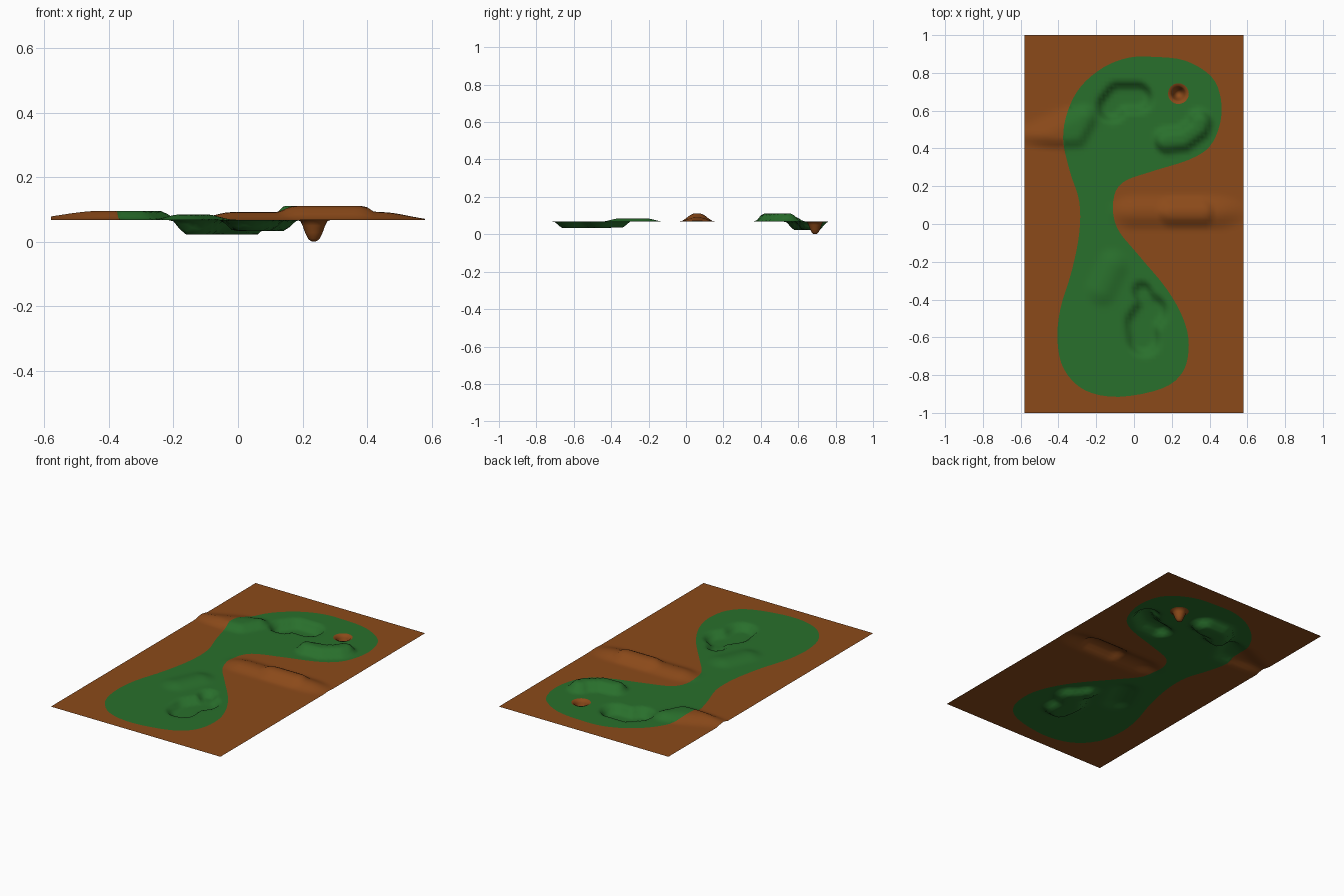
import bpy, bmesh, math
from mathutils import Vector
from mathutils.geometry import delaunay_2d_cdt, intersect_point_line

if "Cube" in bpy.data.objects:
    bpy.data.objects.remove(bpy.data.objects["Cube"])

HX, HY, BASE = 0.58, 1.0, 0.068
CUP, CUP_R = Vector((0.235, 0.69)), 0.055

# Landforms: path, flat radius, falloff width, height, (left x, left stretch, right x, right stretch)
FORMS = [
    ([(-0.12, 0.62), (-0.08, 0.67), (0.02, 0.67)], 0.04, 0.05, -0.046, None),      # back hollow
    ([(0.05, -0.61), (0.04, -0.53), (0.09, -0.46)], 0.05, 0.05, -0.035, None),     # front hollow
    ([(0.09, -0.46), (0.045, -0.36)], 0.02, 0.045, -0.033, None),                  # hollow neck
    ([(0.17, 0.44), (0.26, 0.45), (0.34, 0.51), (0.35, 0.54)], 0.025, 0.05, 0.043, None),  # green ridge
    ([(-0.17, -0.35), (-0.11, -0.22)], 0.01, 0.09, 0.017, None),                   # gentle mound
    ([(-0.31, 0.47), (-0.26, 0.56)], 0.015, 0.065, 0.028, (-0.29, 4.0, 9, 1)),     # left bank
    ([(0.2, 0.06), (0.37, 0.06)], 0.015, 0.08, 0.043, (0.2, 1.4, 9, 1)),           # rough ridge
    ([(0.0, 0.06), (0.4, 0.06)], 0.01, 0.09, 0.024, (0.0, 1.5, 0.38, 2.0)),        # ridge shoulders
]

OUTLINE = [(0.1, .885), (.27, .865), (.41, .78), (.46, .66), (.455, .53), (.40, .41),
           (.29, .34), (.1, .28), (-.06, .22), (-.11, .12), (-.09, -.02), (.02, -.16),
           (.17, -.34), (.26, -.5), (.29, -.64), (.26, -.78), (.15, -.87), (-.08, -.915),
           (-.26, -.88), (-.37, -.77), (-.405, -.62), (-.39, -.45), (-.33, -.25),
           (-.29, -.05), (-.29, .12), (-.34, .28), (-.375, .45), (-.35, .6),
           (-.28, .73), (-.16, .83), (-.03, .88)]


def path_distance(p, path):
    best = 9.0
    for a, b in zip(path, path[1:]):
        a, b = Vector(a), Vector(b)
        q, t = intersect_point_line(p, a, b)
        best = min(best, (p - a.lerp(b, min(1, max(0, t)))).length)
    return best


def height(p):
    up, down = 0.0, 0.0
    for path, r, w, h, tail in FORMS:
        q = p.copy()
        if tail:
            lx, ls, rx, rs = tail
            if q.x < lx:
                q.x = lx + (q.x - lx) / ls
            elif q.x > rx:
                q.x = rx + (q.x - rx) / rs
        t = min(1, max(0, (r + w - path_distance(q, path)) / w))
        v = h * t * t * (3 - 2 * t)
        up, down = max(up, v), min(down, v)
    return BASE + up + down


def smooth_loop(pts, steps):
    # Closed Catmull-Rom curve through the outline points
    out, n = [], len(pts)
    for i in range(n):
        a, b, c, d = (Vector(pts[(i + k) % n]) for k in (-1, 0, 1, 2))
        for s in range(steps):
            t = s / steps
            out.append(0.5 * (2 * b + (c - a) * t + (2 * a - 5 * b + 4 * c - d) * t * t
                              + (3 * b - a - 3 * c + d) * t ** 3))
    return out


def inside(p, loop):
    hit = False
    for a, b in zip(loop, loop[1:] + loop[:1]):
        if (a.y > p.y) != (b.y > p.y) and p.x < a.x + (p.y - a.y) / (b.y - a.y) * (b.x - a.x):
            hit = not hit
    return hit


def material(name, rgb):
    m = bpy.data.materials.new(name)
    m.diffuse_color = (*rgb, 1)
    m.use_nodes = True
    m.node_tree.nodes["Principled BSDF"].inputs["Base Color"].default_value = m.diffuse_color
    return m


def make(name, verts, faces, mat):
    me = bpy.data.meshes.new(name)
    me.from_pydata(verts, [], faces)
    bm = bmesh.new()
    bm.from_mesh(me)
    bmesh.ops.delete(bm, geom=[v for v in bm.verts if not v.link_faces], context='VERTS')
    for f in bm.faces:
        f.normal_update()
        if f.normal.z < 0:
            f.normal_flip()
        f.smooth = True
    bm.to_mesh(me)
    bm.free()
    me.materials.append(mat)
    ob = bpy.data.objects.new(name, me)
    bpy.context.collection.objects.link(ob)
    return ob


brown = material("earth", (0.26, 0.068, 0.01))
green = material("turf", (0.022, 0.16, 0.025))

# Triangulate a regular grid together with the turf outline and cup rim
N = 24
turf = smooth_loop(OUTLINE, 4)
rim = [CUP + CUP_R * Vector((math.cos(i * math.tau / N), math.sin(i * math.tau / N))) for i in range(N)]
points = turf + rim
edges = [(i, (i + 1) % len(turf)) for i in range(len(turf))]
edges += [(len(turf) + i, len(turf) + (i + 1) % N) for i in range(N)]
NX, NY = 58, 100
borders = list(points)
for j in range(NY + 1):
    for i in range(NX + 1):
        p = Vector((-HX + 2 * HX * i / NX, -HY + 2 * HY * j / NY))
        if (p - CUP).length > CUP_R and min((p - q).length_squared for q in borders) > 0.00012:
            points.append(p)
flat, _, tris, *_ = delaunay_2d_cdt(points, edges, [], 0, 1e-6)
verts = [(p.x, p.y, height(p)) for p in flat]
turf_faces, rough_faces = [], []
for f in tris:
    c = sum((flat[i] for i in f), Vector((0, 0))) / 3
    if (c - CUP).length < CUP_R * 0.985:
        continue
    (turf_faces if inside(c, turf) else rough_faces).append(f)
make("putting_turf", verts, turf_faces, green)
make("rough_ground", verts, rough_faces, brown)

# Bell-shaped cup below the turf
profile = [(CUP_R, BASE), (0.042, 0.064), (0.035, 0.05), (0.027, 0.028), (0.018, 0.009), (0.009, 0.002)]
cup_v = [(CUP.x + r * math.cos(i * math.tau / N), CUP.y + r * math.sin(i * math.tau / N), z)
         for r, z in profile for i in range(N)]
cup_f = [(k * N + i, k * N + (i + 1) % N, (k + 1) * N + (i + 1) % N, (k + 1) * N + i)
         for k in range(len(profile) - 1) for i in range(N)]
cup_v.append((CUP.x, CUP.y, 0))
last = (len(profile) - 1) * N
cup_f += [(last + i, last + (i + 1) % N, len(cup_v) - 1) for i in range(N)]
make("hole_cup", cup_v, cup_f, brown)
